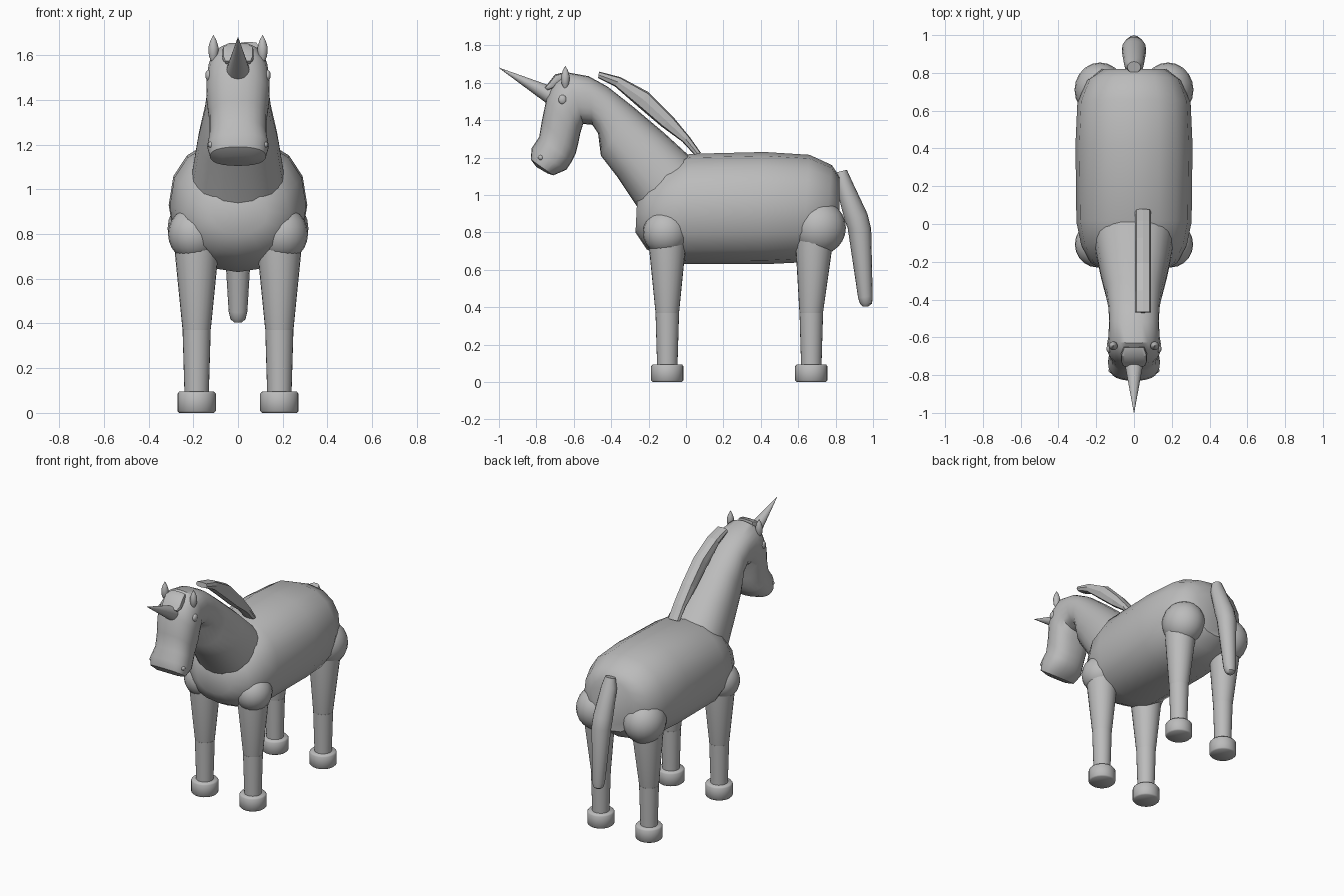
import bpy, bmesh, math
from mathutils import Vector

cube = bpy.data.objects.get("Cube")
if cube:
    bpy.data.objects.remove(cube)

grey = bpy.data.materials.new("plain grey")
grey.use_nodes = True
grey.diffuse_color = (0.5, 0.5, 0.5, 1)
grey.node_tree.nodes["Principled BSDF"].inputs["Base Color"].default_value = (0.5, 0.5, 0.5, 1)


def finish(name, bm, angle=40):
    bmesh.ops.recalc_face_normals(bm, faces=bm.faces)
    mesh = bpy.data.meshes.new(name)
    bm.to_mesh(mesh)
    bm.free()
    mesh.materials.append(grey)
    obj = bpy.data.objects.new(name, mesh)
    bpy.context.collection.objects.link(obj)
    if angle:
        bpy.ops.object.select_all(action='DESELECT')
        obj.select_set(True)
        bpy.context.view_layer.objects.active = obj
        bpy.ops.object.shade_smooth_by_angle(angle=math.radians(angle))
    return obj


def loft(name, rings, x=0, sides=16, power=1.0, angle=40):
    """Skin rings; each ring is (y1, z1, y2, z2, half_width), a diameter in side view."""
    bm = bmesh.new()
    loops = []
    for y1, z1, y2, z2, w in rings:
        a, b = Vector((x, y1, z1)), Vector((x, y2, z2))
        loop = []
        for i in range(sides):
            t = math.tau * i / sides
            c, s = math.cos(t), math.sin(t)
            c = math.copysign(abs(c) ** power, c)
            s = math.copysign(abs(s) ** power, s)
            loop.append(bm.verts.new((a + b) / 2 + (a - b) / 2 * c + Vector((w * s, 0, 0))))
        loops.append(loop)
    for p, q in zip(loops, loops[1:]):
        for i in range(sides):
            j = (i + 1) % sides
            bm.faces.new((p[i], p[j], q[j], q[i]))
    bm.faces.new(loops[0])
    bm.faces.new(loops[-1])
    return finish(name, bm, angle)


def ball(name, pos, size):
    bm = bmesh.new()
    bmesh.ops.create_uvsphere(bm, u_segments=20, v_segments=12, radius=1)
    for v in bm.verts:
        v.co = Vector(pos) + Vector(a * b for a, b in zip(v.co, size))
    return finish(name, bm)


def column(name, x, stations, angle=40):
    """Round upright part from (y, z, radius) stations."""
    return loft(name, [(y - r, z, y + r, z, r) for y, z, r in stations], x, 24, 1, angle)


# Barrel-shaped trunk
loft("body", [
    (-.26, 1.00, -.27, .80, .13), (-.20, 1.08, -.21, .71, .23),
    (-.10, 1.17, -.12, .66, .28), (.02, 1.22, 0, .63, .305),
    (.42, 1.23, .42, .63, .31), (.66, 1.215, .62, .64, .30),
    (.78, 1.16, .74, .68, .25), (.82, 1.10, .82, .75, .17),
], power=.88)

# Neck bending over into the head and muzzle
loft("neck_and_head", [
    (.06, 1.17, -.25, .92, .21), (-.12, 1.335, -.37, 1.10, .18),
    (-.28, 1.47, -.455, 1.21, .15), (-.42, 1.58, -.47, 1.33, .135),
    (-.52, 1.635, -.50, 1.375, .132), (-.63, 1.655, -.55, 1.38, .135),
    (-.70, 1.61, -.565, 1.33, .142), (-.745, 1.52, -.575, 1.28, .14),
    (-.77, 1.40, -.59, 1.22, .128), (-.785, 1.31, -.61, 1.18, .128),
    (-.825, 1.25, -.64, 1.135, .138), (-.83, 1.19, -.71, 1.105, .125),
    (-.80, 1.15, -.74, 1.115, .08),
], sides=24, power=.85)

# Horn
loft("horn", [(-.70, 1.575, -.745, 1.49, .052), (-1, 1.681, -1, 1.679, .001)], sides=20)

# Forelock: thin curved slab on the brow
loft("forelock", [
    (-.655, 1.655, -.65, 1.62, .055), (-.70, 1.645, -.68, 1.60, .07),
    (-.735, 1.60, -.71, 1.57, .07), (-.755, 1.575, -.74, 1.56, .06),
], sides=12, power=.5)

# Mane: chamfered crest standing off the neck, beside its centre line
loft("mane", [
    (-.465, 1.66, -.47, 1.625, .042), (-.35, 1.63, -.38, 1.58, .043),
    (-.20, 1.55, -.26, 1.475, .043), (-.07, 1.42, -.13, 1.365, .043),
    (.02, 1.31, -.02, 1.285, .043), (.08, 1.225, .045, 1.215, .043),
], x=.048, sides=8, power=.6, angle=0)

# Tail: two tapering lengths with a rounded tip
loft("tail", [
    (.86, 1.135, .80, 1.12, .035), (.885, 1.08, .80, 1.05, .052),
    (.97, .90, .85, .86, .064), (.99, .82, .865, .82, .064),
    (.998, .46, .92, .45, .042), (.995, .42, .93, .42, .034),
    (.975, .405, .945, .405, .018),
], sides=16)

for side, sx in (("left", 1), ("right", -1)):
    # Legs and hooves
    for end, y, top in (("front", -.10, -.10), ("rear", .67, .685)):
        x = .185 * sx
        column(f"{side}_{end}_lower_leg", x, [(y, .07, .054), (y, .37, .063)])
        column(f"{side}_{end}_upper_leg", x, [(y, .36, .06), (y, .38, .064), (top, .74, .10), (top, .82, .10)])
        column(f"{side}_{end}_hoof", x, [(y, 0, .078), (y, .008, .086), (y, .085, .086), (y, .095, .078)], 60)
    ball(f"{side}_shoulder", (.195 * sx, -.108, .80), (.118, .122, .122))
    ball(f"{side}_haunch", (.18 * sx, .71, .825), (.135, .145, .145))
    # Ears, eyes and nostrils
    column(f"{side}_ear", .11 * sx, [(-.645, 1.57, .008), (-.645, 1.595, .02), (-.645, 1.635, .023),
                                    (-.645, 1.665, .014), (-.645, 1.69, .001)])
    ball(f"{side}_eye", (.132 * sx, -.66, 1.51), (.014, .022, .025))
    ball(f"{side}_nostril", (.115 * sx, -.775, 1.20), (.02, .016, .016))
